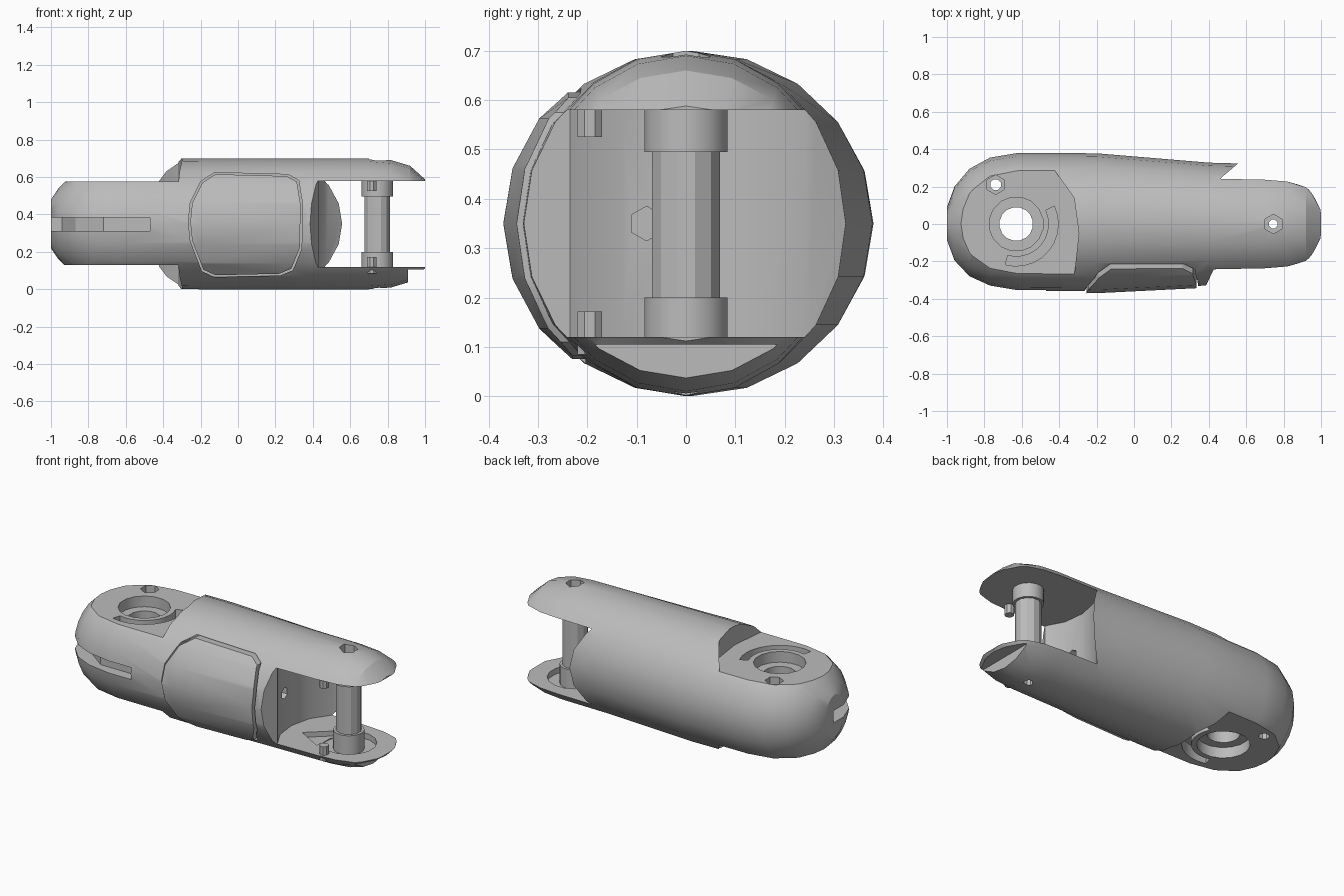
import bpy, bmesh, math

if "Cube" in bpy.data.objects:
    bpy.data.objects.remove(bpy.data.objects["Cube"])

grey = bpy.data.materials.new("light grey plastic")
grey.diffuse_color = (0.5, 0.5, 0.5, 1)
grey.use_nodes = True
grey.node_tree.nodes["Principled BSDF"].inputs["Base Color"].default_value = grey.diffuse_color
ZC = 0.35


def make(name, bm):
    bmesh.ops.recalc_face_normals(bm, faces=bm.faces)
    me = bpy.data.meshes.new(name)
    bm.to_mesh(me)
    bm.free()
    ob = bpy.data.objects.new(name, me)
    bpy.context.collection.objects.link(ob)
    me.materials.append(grey)
    return ob


def loft(name, sections, grow=0.0, n=20):
    """Elliptical rings (x, centre y, half width, half height) joined along x."""
    bm = bmesh.new()
    rings = []
    for x, cy, ry, rz in sections:
        rings.append([bm.verts.new((x, cy + (ry + grow) * math.cos(2 * math.pi * i / n),
                                    ZC + (rz + grow) * math.sin(2 * math.pi * i / n)))
                      for i in range(n)])
    for a, b in zip(rings, rings[1:]):
        for i in range(n):
            j = (i + 1) % n
            bm.faces.new((a[i], a[j], b[j], b[i]))
    bm.faces.new(rings[0])
    bm.faces.new(rings[-1])
    return make(name, bm)


def prism(name, pts, lo, hi, axis='z'):
    """Extrude a polygon along z (points are x, y), y (x, z) or x (y, z)."""
    place = {'z': lambda a, b, d: (a, b, d), 'y': lambda a, b, d: (a, d, b),
             'x': lambda a, b, d: (d, a, b)}[axis]
    bm = bmesh.new()
    low = [bm.verts.new(place(a, b, lo)) for a, b in pts]
    top = [bm.verts.new(place(a, b, hi)) for a, b in pts]
    bm.faces.new(low)
    bm.faces.new(top)
    for i in range(len(pts)):
        j = (i + 1) % len(pts)
        bm.faces.new((low[i], low[j], top[j], top[i]))
    return make(name, bm)


def circle(cx, cy, r, n=16):
    return [(cx + r * math.cos(2 * math.pi * (i + .5) / n),
             cy + r * math.sin(2 * math.pi * (i + .5) / n)) for i in range(n)]


def rect(x0, x1, y0, y1):
    return [(x0, y0), (x1, y0), (x1, y1), (x0, y1)]


def boolean(ob, cutter, op='DIFFERENCE'):
    m = ob.modifiers.new("cut", 'BOOLEAN')
    m.operation, m.object, m.solver = op, cutter, 'EXACT'
    bpy.context.view_layer.objects.active = ob
    bpy.ops.object.modifier_apply(modifier=m.name)
    bpy.data.objects.remove(cutter)


# Main tubular shell
hull = [(-1.0, 0, .09, .13), (-.96, 0, .2, .19), (-.88, .005, .29, .27),
        (-.77, .01, .345, .33), (-.62, .01, .37, .345), (-.2, .01, .368, .35),
        (.4, .0, .328, .35), (.7, 0, .32, .35), (.82, 0, .315, .34),
        (.92, 0, .3, .31), (1.0, 0, .26, .238)]
body = loft("body_shell", hull)

# Flat pads above and below the rounded end
pad = [(-1.1, .5), (-.5, .5), (-.42, .28), (-.32, .14), (-.295, -.05),
       (-.32, -.28), (-.36, -.5), (-1.1, -.5)]
boolean(body, prism("pad_top_cut", pad, .575, .9))
boolean(body, prism("pad_bottom_cut", pad, -.2, .13))

# Fork opening with a concave wall
fork = [(.57, .5), (.57, .335), (.47, .25), (.39, .13), (.36, 0), (.375, -.13),
        (.43, -.235), (.38, -.34), (.38, -.5), (1.2, -.5), (1.2, .5)]
boolean(body, prism("fork_cut", fork, .12, .58))
boolean(body, prism("wall_hole_cut", circle(-.08, ZC, .035, 6), .25, .6, 'x'))

# Cropped lip and pocket of the lower fork plate
boolean(body, prism("lip_cut", rect(.91, 1.2, -.5, .5), -.2, .105))
boolean(body, prism("pocket_cut", circle(.745, 0, .155), .085, .15))
boolean(body, prism("pocket_wedge_cut", [(.46, -.04), (.62, -.13), (.62, .1)], .09, .15))

# Pivot bore, counterbores and curved stop slots
P = (-.63, 0)
boolean(body, prism("pivot_cut", circle(*P, .09), -.1, .9))
arc = [math.radians(a) for a in range(-105, 26, 13)]
slot = [(P[0] + .225 * math.cos(a), .225 * math.sin(a)) for a in arc]
slot += [(P[0] + .175 * math.cos(a), .175 * math.sin(a)) for a in reversed(arc)]
for lo, hi in ((.51, .7), (0, .195)):
    boolean(body, prism("counterbore_cut", circle(*P, .145), lo, hi))
    boolean(body, prism("stop_slot_cut", slot, lo - .01, hi + .01))

# Screw hole beside the pivot
boolean(body, prism("screw_cut", circle(-.74, .21, .03, 8), -.1, .9))
boolean(body, prism("screw_head_cut", circle(-.74, .21, .052, 6), .5, .9))

# Cable slot around the rounded tip
cable = [(-1.1, .01), (-.94, .01), (-.87, -.18), (-.72, -.29), (-.47, -.29),
         (-.47, -.5), (-1.1, -.5)]
boolean(body, prism("cable_slot_cut", cable, .312, .385))

# Side cover panel set into the shell
cover = [(-.255, .36), (-.245, .46), (-.19, .57), (-.12, .615), (.26, .605),
         (.315, .575), (.335, .45), (.33, .22), (.285, .11), (.22, .083),
         (-.12, .075), (-.185, .105), (-.245, .26)]
wide = [(.04 + (x - .04) * 1.035, ZC + (z - ZC) * 1.035) for x, z in cover]
boolean(body, prism("cover_recess_cut", wide, -.6, -.17, 'y'))
panel = loft("side_cover", hull, .012)
boolean(panel, prism("cover_outline", cover, -.6, -.16, 'y'), 'INTERSECT')

# Hinge pin with collars, bored through
X = .745
boolean(body, prism("pin_hole_cut", circle(X, 0, .052, 6), .5, .9))
boolean(body, prism("pin_bore_cut", circle(X, 0, .025, 8), -.1, .9))
parts = [prism("hinge_pin", circle(X, 0, .071, 12), .12, .6),
         prism("upper_collar", circle(X, 0, .086), .495, .585),
         prism("lower_collar", circle(X, 0, .086), .08, .2)]
for ob in parts:
    boolean(ob, prism("bore_cut", circle(X, 0, .025, 8), -.1, .9))

# Stop pegs on both fork plates
for name, lo, hi in (("upper_stop_peg", .525, .59), ("lower_stop_peg", .085, .172)):
    parts.append(prism(name, circle(.715, -.195, .027, 8), lo, hi))

# Smooth shading with sharp edges kept
for ob in [body, panel] + parts:
    bpy.ops.object.select_all(action='DESELECT')
    ob.select_set(True)
    bpy.context.view_layer.objects.active = ob
    bpy.ops.object.shade_smooth_by_angle(angle=math.radians(24))
